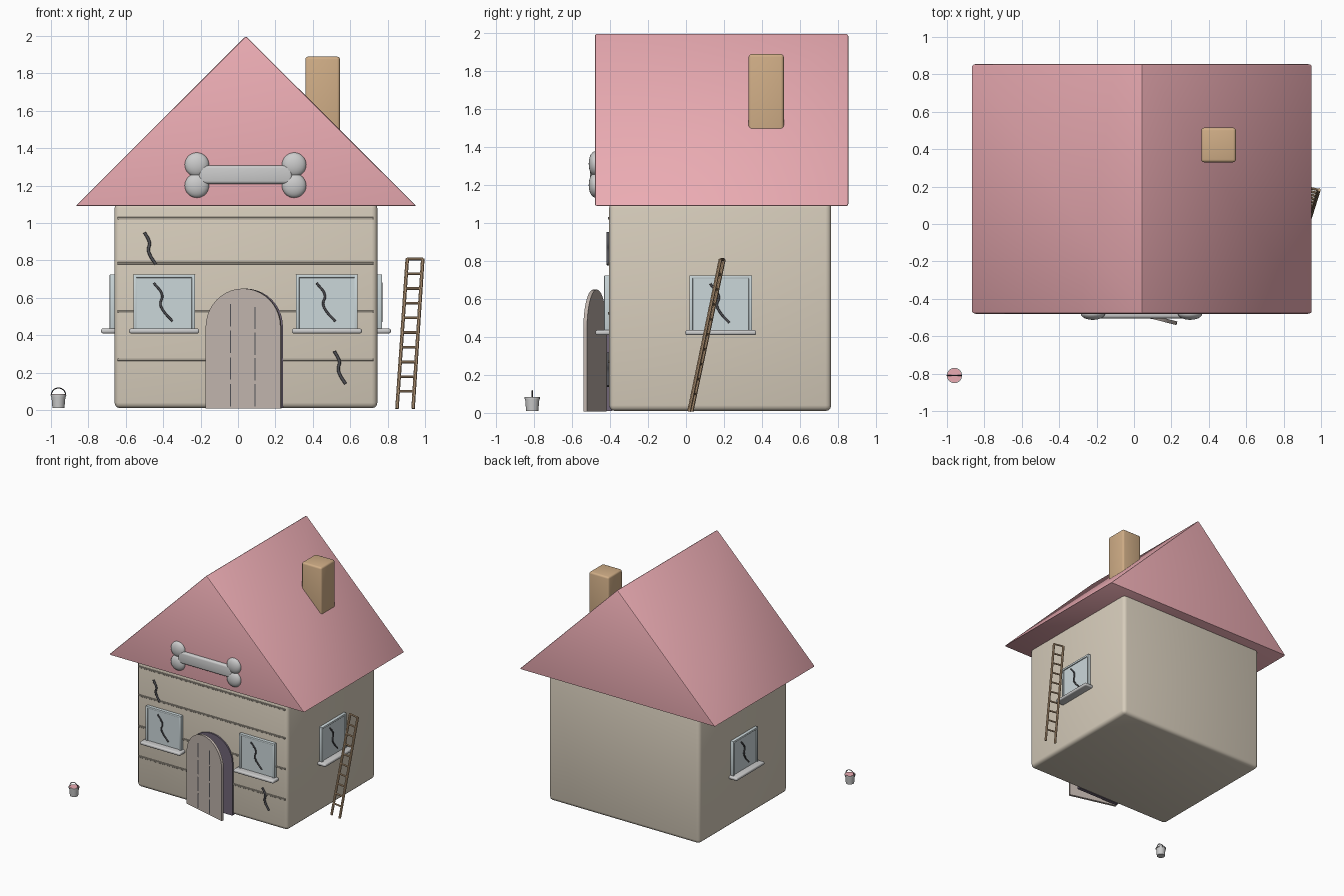
import bpy, bmesh, math
from mathutils import Matrix, Vector

if "Cube" in bpy.data.objects:
    bpy.data.objects.remove(bpy.data.objects["Cube"])


def mat(name, rgb):
    m = bpy.data.materials.new(name)
    m.diffuse_color = (*rgb, 1)
    m.use_nodes = True
    m.node_tree.nodes["Principled BSDF"].inputs["Base Color"].default_value = m.diffuse_color
    return m


WALL = mat("wall_beige", (0.68, 0.61, 0.50))
SEAM = mat("seam", (0.40, 0.36, 0.30))
PINK = mat("roof_pink", (0.83, 0.41, 0.45))
BRICK = mat("chimney_tan", (0.63, 0.42, 0.24))
DOOR = mat("door_wood", (0.52, 0.45, 0.41))
SHADE = mat("doorway_purple", (0.16, 0.13, 0.18))
GLASS = mat("glass", (0.60, 0.68, 0.70))
DARK = mat("crack_dark", (0.08, 0.08, 0.09))
WOOD = mat("ladder_wood", (0.55, 0.37, 0.22))
I = Matrix.Identity(4)


def finish(name, bm, m=None, xf=I, bevel=0, seg=3):
    if bevel:
        bmesh.ops.bevel(bm, geom=bm.edges[:], offset=bevel, segments=seg,
                        profile=0.5, affect='EDGES', clamp_overlap=True)
    bmesh.ops.recalc_face_normals(bm, faces=bm.faces[:])
    me = bpy.data.meshes.new(name)
    bm.to_mesh(me)
    bm.free()
    ob = bpy.data.objects.new(name, me)
    bpy.context.collection.objects.link(ob)
    ob.matrix_world = xf
    if m:
        me.materials.append(m)
    bpy.ops.object.select_all(action='DESELECT')
    bpy.context.view_layer.objects.active = ob
    ob.select_set(True)
    bpy.ops.object.shade_smooth_by_angle(angle=math.radians(35))
    return ob


def box(name, lo, hi, m=None, bevel=0, xf=I, seg=3):
    bm = bmesh.new()
    lo, hi = Vector(lo), Vector(hi)
    s = hi - lo
    bmesh.ops.create_cube(bm, size=1, matrix=Matrix.Translation((lo + hi) / 2) @ Matrix.Diagonal((*s, 1)))
    return finish(name, bm, m, xf, bevel, seg)


def prism(name, outline, y0, y1, m=None, bevel=0, xf=I):
    # extrude an x-z outline along y
    bm = bmesh.new()
    f = bm.faces.new([bm.verts.new((x, y0, z)) for x, z in outline])
    ext = bmesh.ops.extrude_face_region(bm, geom=[f])["geom"]
    bmesh.ops.translate(bm, vec=(0, y1 - y0, 0), verts=[v for v in ext if isinstance(v, bmesh.types.BMVert)])
    return finish(name, bm, m, xf, bevel, 2)


def tube(name, pts, r, m=None, xf=I):
    # smooth round wire through points
    cu = bpy.data.curves.new(name, 'CURVE')
    cu.dimensions = '3D'
    cu.bevel_depth, cu.bevel_resolution, cu.resolution_u = r, 2, 6
    cu.use_fill_caps = True
    sp = cu.splines.new('BEZIER')
    sp.bezier_points.add(len(pts) - 1)
    for b, p in zip(sp.bezier_points, pts):
        b.co = p
        b.handle_left_type = b.handle_right_type = 'AUTO'
    if m:
        cu.materials.append(m)
    ob = bpy.data.objects.new(name, cu)
    bpy.context.collection.objects.link(ob)
    ob.matrix_world = xf
    bpy.ops.object.select_all(action='DESELECT')
    bpy.context.view_layer.objects.active = ob
    ob.select_set(True)
    bpy.ops.object.convert(target='MESH')


def cone(name, base, top, r1, r2, m=None, sides=24):
    bm = bmesh.new()
    base, top = Vector(base), Vector(top)
    d = top - base
    xf = Matrix.Translation((base + top) / 2) @ d.to_track_quat('Z', 'Y').to_matrix().to_4x4()
    bmesh.ops.create_cone(bm, cap_ends=True, segments=sides, radius1=r1, radius2=r2, depth=d.length, matrix=xf)
    return finish(name, bm, m)


# House body, roof, chimney
box("house_body", (-0.66, -0.405, 0.01), (0.745, 0.765, 1.11), WALL, 0.03)
prism("roof", [(-0.87, 1.09), (0.955, 1.09), (0.042, 2.0)], -0.48, 0.855, PINK, 0.01)
box("chimney", (0.36, 0.33, 1.38), (0.545, 0.515, 1.89), BRICK, 0.015)

# Board seams across the front
for i, z in enumerate((0.27, 0.525, 0.785, 1.025)):
    box(f"board_seam_{i}", (-0.645, -0.411, z - 0.007), (0.725, -0.40, z + 0.007), SEAM, 0.002, seg=1)

# Bone ornament on the gable
box("bone_bar", (-0.21, -0.505, 1.21), (0.29, -0.46, 1.308), None, 0.015)
for x in (-0.22, 0.30):
    for z in (1.20, 1.312):
        bm = bmesh.new()
        bmesh.ops.create_uvsphere(bm, u_segments=24, v_segments=14, radius=0.065,
                                  matrix=Matrix.Translation((x, -0.48, z)) @ Matrix.Diagonal((1, 0.5, 1, 1)))
        finish("bone_knob", bm)


def crack(name, x, y, z, w, h, r, xf=I):
    steps = ((0, 0), (0.45, 0.33), (0.35, 0.55), (0.5, 0.72), (1, 1))
    tube(name, [(x + u * w, y, z - v * h) for u, v in steps], r, DARK, xf)


def window(name, x, y, turn):
    # local front is -y, wall plane at y = 0
    xf = Matrix.Translation((x, y, 0)) @ Matrix.Rotation(math.radians(turn), 4, 'Z')
    for tag, lo, hi in (("left", (-0.165, 0.42), (-0.147, 0.725)), ("right", (0.147, 0.42), (0.165, 0.725)),
                        ("top", (-0.165, 0.707), (0.165, 0.725))):
        box(f"{name}_frame_{tag}", (lo[0], -0.026, lo[1]), (hi[0], 0.01, hi[1]), GLASS, 0.004, xf, 2)
    box(name + "_pane", (-0.155, -0.018, 0.42), (0.155, 0.01, 0.715), GLASS, 0, xf)
    box(name + "_sill", (-0.187, -0.072, 0.41), (0.187, 0.01, 0.436), None, 0.01, xf)
    crack(name + "_crack", -0.055, -0.022, 0.68, 0.1, 0.205, 0.006, xf)


window("front_window_left", -0.395, -0.405, 0)
window("front_window_right", 0.475, -0.405, 0)
window("side_window_right", 0.745, 0.183, 90)
window("side_window_left", -0.66, 0.183, -90)

# Wall cracks
crack("wall_crack_upper", -0.50, -0.411, 0.95, 0.06, 0.17, 0.008)
crack("wall_crack_lower", 0.515, -0.411, 0.315, 0.06, 0.175, 0.008)


# Doorway and half-open door
def arch(x0, x1, z0, top):
    r, c = (x1 - x0) / 2, (x0 + x1) / 2
    return [(x0, z0), (x1, z0)] + [(c + r * math.cos(a * math.pi / 20), top - r + r * math.sin(a * math.pi / 20))
                                   for a in range(21)]


prism("doorway", arch(-0.165, 0.24, 0.01, 0.65), -0.418, -0.39, SHADE)
hinge = Matrix.Translation((-0.168, -0.418, 0)) @ Matrix.Rotation(math.radians(-14.5), 4, 'Z')
prism("door", arch(0, 0.413, 0.008, 0.65), -0.02, 0, DOOR, 0, hinge)
for x, top in ((0.137, 0.59), (0.272, 0.57)):
    for k in range(4):
        z = 0.02 + k * (top - 0.02) / 4
        box("door_slit", (x - 0.003, -0.022, z), (x + 0.003, -0.015, z + 0.12), DARK, 0, hinge)

# Leaning ladder
ends = [(Vector((0.85, 0.03, 0.008)), Vector((0.905, 0.2, 0.81))),
        (Vector((0.936, 0.016, 0.008)), Vector((0.988, 0.182, 0.81)))]
for side, (a, b) in zip(("left", "right"), ends):
    cone("ladder_rail_" + side, a, b, 0.01, 0.01, WOOD, 8)
for k in range(10):
    t = 0.115 + k * 0.098
    cone("ladder_rung", *(a.lerp(b, t) for a, b in ends), 0.007, 0.007, WOOD, 8)

# Paint bucket
bx, by = -0.96, -0.81
cone("bucket", (bx, by, 0.01), (bx, by, 0.078), 0.032, 0.038)
cone("bucket_rim", (bx, by, 0.074), (bx, by, 0.083), 0.041, 0.041)
cone("paint", (bx, by, 0.08), (bx, by, 0.085), 0.037, 0.037, PINK)
tube("bucket_handle", [(bx + 0.039 * math.cos(a * math.pi / 8), by, 0.078 + 0.04 * math.sin(a * math.pi / 8))
                       for a in range(9)], 0.003, DARK)
